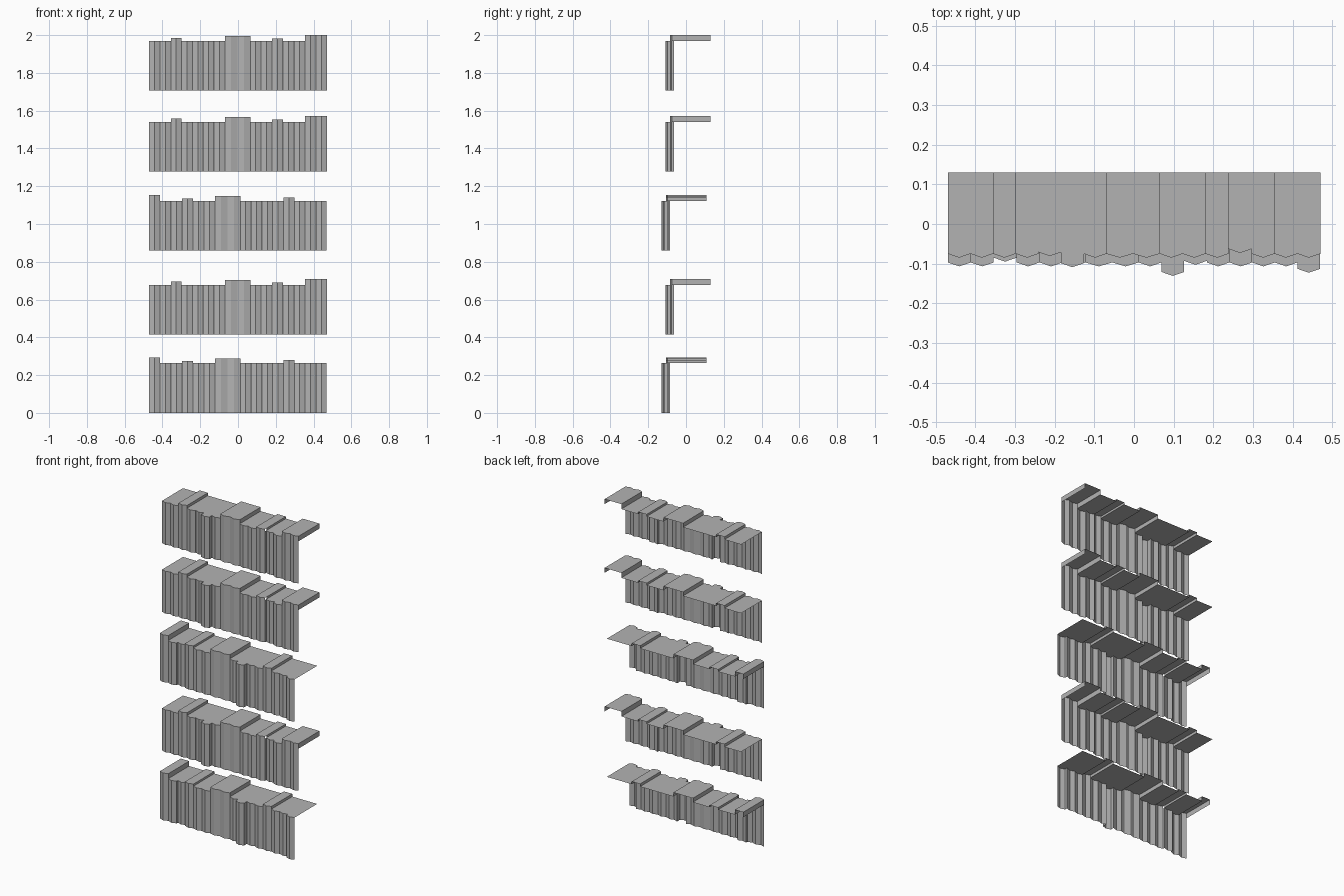
import bpy, bmesh

if "Cube" in bpy.data.objects:
    bpy.data.objects.remove(bpy.data.objects["Cube"])

grey = bpy.data.materials.new("plain grey")
grey.diffuse_color = (0.45, 0.45, 0.45, 1)
grey.use_nodes = True
grey.node_tree.nodes["Principled BSDF"].inputs["Base Color"].default_value = grey.diffuse_color

# Pleat boundaries: even pleats either side of two wider central ones
XS = [-0.47 + 0.0572 * (i - 1) for i in range(9)] + [-0.0025] \
    + [0.065 + 0.0579 * i for i in range(8)]
WALL = 0.263
RAISED = {3: 0.28, 8: 0.288, 9: 0.288, 12: 0.276, 15: 0.294, 16: 0.294}
SHIFT = {0: -0.016, 5: 0.004, 6: -0.024, 13: 0.012}   # pleats set forward or back
FRONT, BACK, POINT = -0.075, 0.13, 0.01


def make_tier(name, base, mirrored):
    """Pleated hanging wall with a stepped sheet on top."""
    bm = bmesh.new()

    def face(pts):
        vs = []
        for x, y, z in pts:
            if mirrored:
                x, y = -x - 0.0575, y - 0.022
            vs.append(bm.verts.new((x, y, z + base)))
        if mirrored:
            vs.reverse()
        bm.faces.new(vs)

    idx = range(0, 16) if mirrored else range(1, 17)
    prev = None
    for i in idx:
        x0, x1 = XS[i], XS[i + 1]
        xm = (x0 + x1) / 2
        y = FRONT + SHIFT.get(i, 0)
        h = RAISED.get(i, WALL)
        # two facets of the pleat, and the sheet behind them
        for a, ya, b, yb in ((x0, y, xm, y - POINT), (xm, y - POINT, x1, y)):
            face([(a, ya, 0), (b, yb, 0), (b, yb, h), (a, ya, h)])
        face([(x0, y, h), (xm, y - POINT, h), (x1, y, h), (x1, BACK, h), (x0, BACK, h)])
        # side of a pleat that is set forward or back
        if prev and abs(prev[0] - y) > 1e-4:
            py, ph = prev
            t = min(h, ph)
            face([(x0, py, 0), (x0, y, 0), (x0, y, t), (x0, py, t)])
        # riser between two sheet levels
        ph = prev[1] if prev else WALL
        if abs(ph - h) > 1e-4:
            face([(x0, y, ph), (x0, y, h), (x0, BACK, h), (x0, BACK, ph)])
        prev = (y, h)
    # drop at the raised end
    y, h = prev
    if h > WALL:
        x = XS[idx[-1] + 1]
        face([(x, y, WALL), (x, BACK, WALL), (x, BACK, h), (x, y, h)])

    bmesh.ops.remove_doubles(bm, verts=bm.verts, dist=1e-5)
    me = bpy.data.meshes.new(name)
    bm.to_mesh(me)
    bm.free()
    me.materials.append(grey)
    bpy.context.collection.objects.link(bpy.data.objects.new(name, me))


for n, (base, mirrored) in enumerate([(0, True), (0.415, False), (0.86, True),
                                      (1.278, False), (1.706, False)]):
    make_tier(f"pleated_tier_{n + 1}", base, mirrored)
